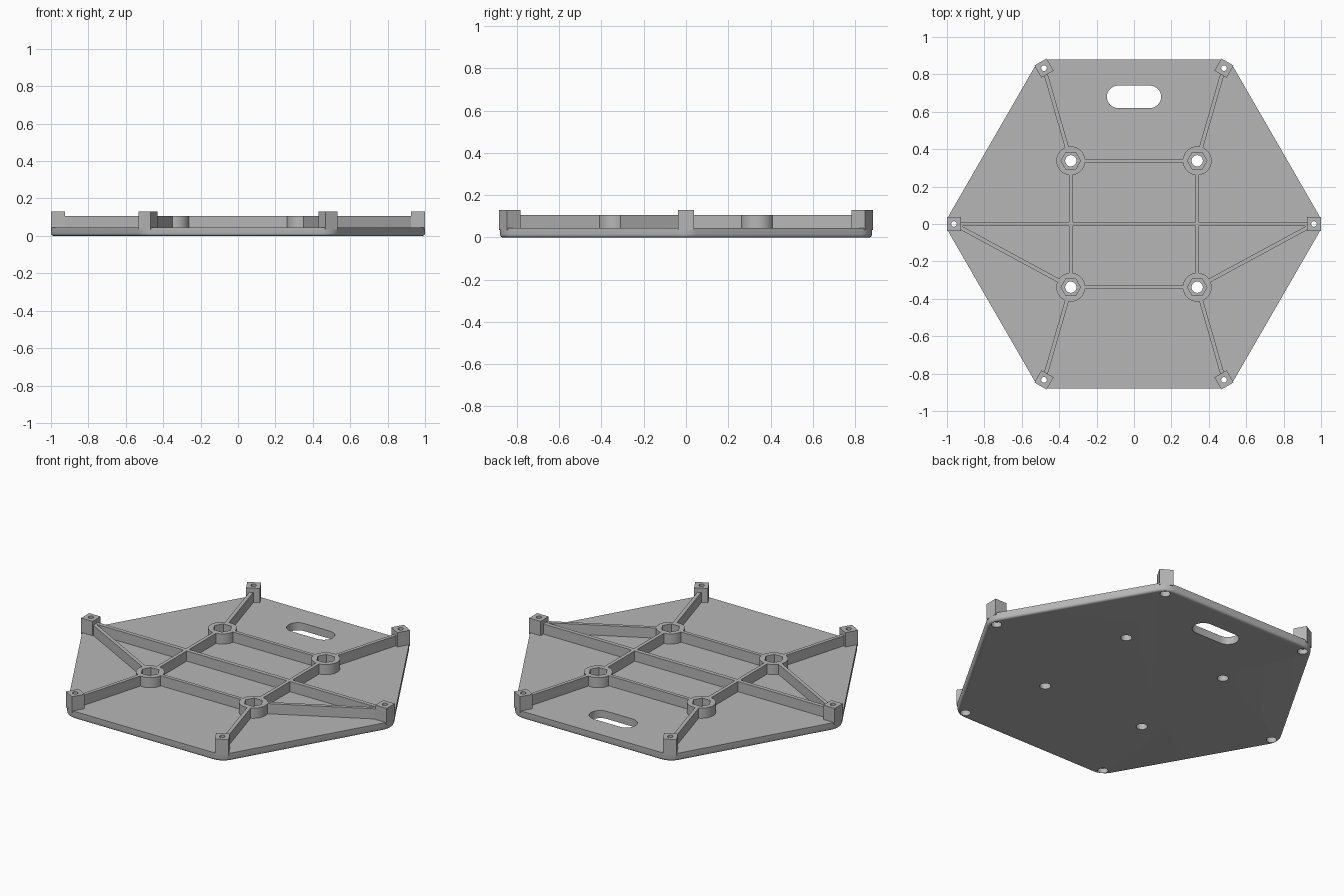
import bpy
import bmesh
from math import pi, sin, cos, radians, atan2, hypot

if "Cube" in bpy.data.objects:
    bpy.data.objects.remove(bpy.data.objects["Cube"], do_unlink=True)

grey = bpy.data.materials.new("mid grey plastic")
grey.use_nodes = True
grey.diffuse_color = (0.47, 0.47, 0.47, 1)
grey.node_tree.nodes["Principled BSDF"].inputs["Base Color"].default_value = (0.47, 0.47, 0.47, 1)

PLATE_TOP, RIB_TOP, POST_TOP = 0.045, 0.105, 0.13
BASE = PLATE_TOP - 0.01          # upper parts sink slightly into the plate
APOTHEM, CORNER = 0.88, 0.1
BOSS, BOSS_R, POST_R = 0.338, 0.077, 0.9625


def circle(cx, cy, r, n=32, turn=0.0):
    return [(cx + r * cos(turn + 2 * pi * i / n), cy + r * sin(turn + 2 * pi * i / n)) for i in range(n)]


def rounded_hexagon(inset):
    """Hexagon outline with arced corners, pulled in by inset."""
    r = CORNER - inset
    centre = (APOTHEM - CORNER) / cos(pi / 6)
    pts = []
    for k in range(6):
        a = k * pi / 3
        for j in range(9):
            t = a + radians(-30 + 60 * j / 8)
            pts.append((centre * cos(a) + r * cos(t), centre * sin(a) + r * sin(t)))
    return pts


def loft(bm, rings):
    """Closed solid through rings of (outline, z), bottom to top."""
    loops = [[bm.verts.new((x, y, z)) for x, y in pts] for pts, z in rings]
    for low, high in zip(loops, loops[1:]):
        n = len(low)
        for i in range(n):
            bm.faces.new((low[i], low[(i + 1) % n], high[(i + 1) % n], high[i]))
    bm.faces.new(loops[0][::-1])
    bm.faces.new(loops[-1])


def solid(name, *ring_sets):
    bm = bmesh.new()
    for rings in ring_sets:
        loft(bm, rings)
    bmesh.ops.recalc_face_normals(bm, faces=bm.faces)
    mesh = bpy.data.meshes.new(name)
    bm.to_mesh(mesh)
    bm.free()
    mesh.materials.append(grey)
    ob = bpy.data.objects.new(name, mesh)
    bpy.context.collection.objects.link(ob)
    return ob


def activate(ob):
    bpy.ops.object.select_all(action='DESELECT')
    ob.select_set(True)
    bpy.context.view_layer.objects.active = ob


def cut(ob, *ring_sets):
    """Cut lofted volumes out of an object."""
    cutter = solid("cutter", *ring_sets)
    cutter.hide_render = True
    mod = ob.modifiers.new("cut", 'BOOLEAN')
    mod.operation, mod.solver, mod.object = 'DIFFERENCE', 'EXACT', cutter
    activate(ob)
    bpy.ops.object.modifier_apply(modifier=mod.name)
    bpy.data.objects.remove(cutter, do_unlink=True)


def smooth(ob):
    activate(ob)
    bpy.ops.object.shade_smooth_by_angle(angle=radians(30))


def rib(name, a, b, trim_a, trim_b, width=0.021):
    """Upright wall between two points, shortened at each end."""
    dx, dy = b[0] - a[0], b[1] - a[1]
    length = hypot(dx, dy)
    ux, uy = dx / length, dy / length
    px, py = -uy * width / 2, ux * width / 2
    x0, y0 = a[0] + ux * trim_a, a[1] + uy * trim_a
    x1, y1 = b[0] - ux * trim_b, b[1] - uy * trim_b
    pts = [(x0 - px, y0 - py), (x1 - px, y1 - py), (x1 + px, y1 + py), (x0 + px, y0 + py)]
    solid(name, [(pts, BASE), (pts, RIB_TOP)])


bosses = [(sx * BOSS, sy * BOSS) for sx in (1, -1) for sy in (1, -1)]
corners = [(POST_R * cos(k * pi / 3), POST_R * sin(k * pi / 3)) for k in range(6)]

# Base plate with a rounded lower edge
fillet = 0.014
rings = [(rounded_hexagon(fillet * (1 - sin(t))), fillet * (1 - cos(t)))
         for t in (radians(d) for d in (0, 22.5, 45, 67.5, 90))]
plate = solid("base_plate", rings + [(rounded_hexagon(0), PLATE_TOP)])

# Handle slot, boss holes and counterbored corner holes
slot = [(sx * 0.085 + 0.06 * cos(t), 0.68 + 0.06 * sin(t))
        for sx, start in ((1, -90), (-1, 90))
        for t in (radians(start + 180 * j / 16) for j in range(17))]
holes = [[(slot, -0.1), (slot, 0.2)]]
for x, y in bosses:
    holes.append([(circle(x, y, 0.03), -0.1), (circle(x, y, 0.03), 0.2)])
for x, y in corners:
    wide, narrow = circle(x, y, 0.028), circle(x, y, 0.015)
    holes.append([(wide, -0.1), (wide, 0.03), (narrow, 0.03), (narrow, 0.2)])
cut(plate, *holes)
smooth(plate)

# Round bosses with hexagonal nut pockets
for x, y in bosses:
    name = ("back" if y > 0 else "front") + ("_left" if x > 0 else "_right") + "_nut_boss"
    ring = circle(x, y, BOSS_R, 48)
    boss = solid(name, [(ring, BASE), (ring, RIB_TOP)])
    pocket = circle(x, y, 0.052, 6)
    cut(boss, [(pocket, -0.1), (pocket, 0.2)])
    smooth(boss)

# Square corner posts with screw holes
for k, (x, y) in enumerate(corners):
    square = circle(x, y, 0.0375 * 2 ** 0.5, 4, atan2(y, x) + pi / 4)
    post = solid(f"corner_post_{k + 1}", [(square, BASE), (square, POST_TOP)])
    bore = circle(x, y, 0.015)
    cut(post, [(bore, -0.1), (bore, 0.3)])
    smooth(post)

# Stiffening ribs
TB, TP = 0.066, 0.03
rib("centre_rib", corners[3], corners[0], TP, TP, 0.024)
for s, side in ((1, "left"), (-1, "right")):
    rib(side + "_side_rib", (s * BOSS, -BOSS), (s * BOSS, BOSS), TB, TB)
    rib(side + "_front_diagonal_rib", (s * BOSS, -BOSS), (s * POST_R, 0), TB, TP)
    for e, end in ((1, "back"), (-1, "front")):
        rib(f"{end}_{side}_corner_rib", (s * BOSS, e * BOSS),
            (s * POST_R * 0.5, e * POST_R * sin(pi / 3)), TB, TP)
for e, end in ((1, "back"), (-1, "front")):
    rib(end + "_cross_rib", (-BOSS, e * BOSS), (BOSS, e * BOSS), TB, TB)
